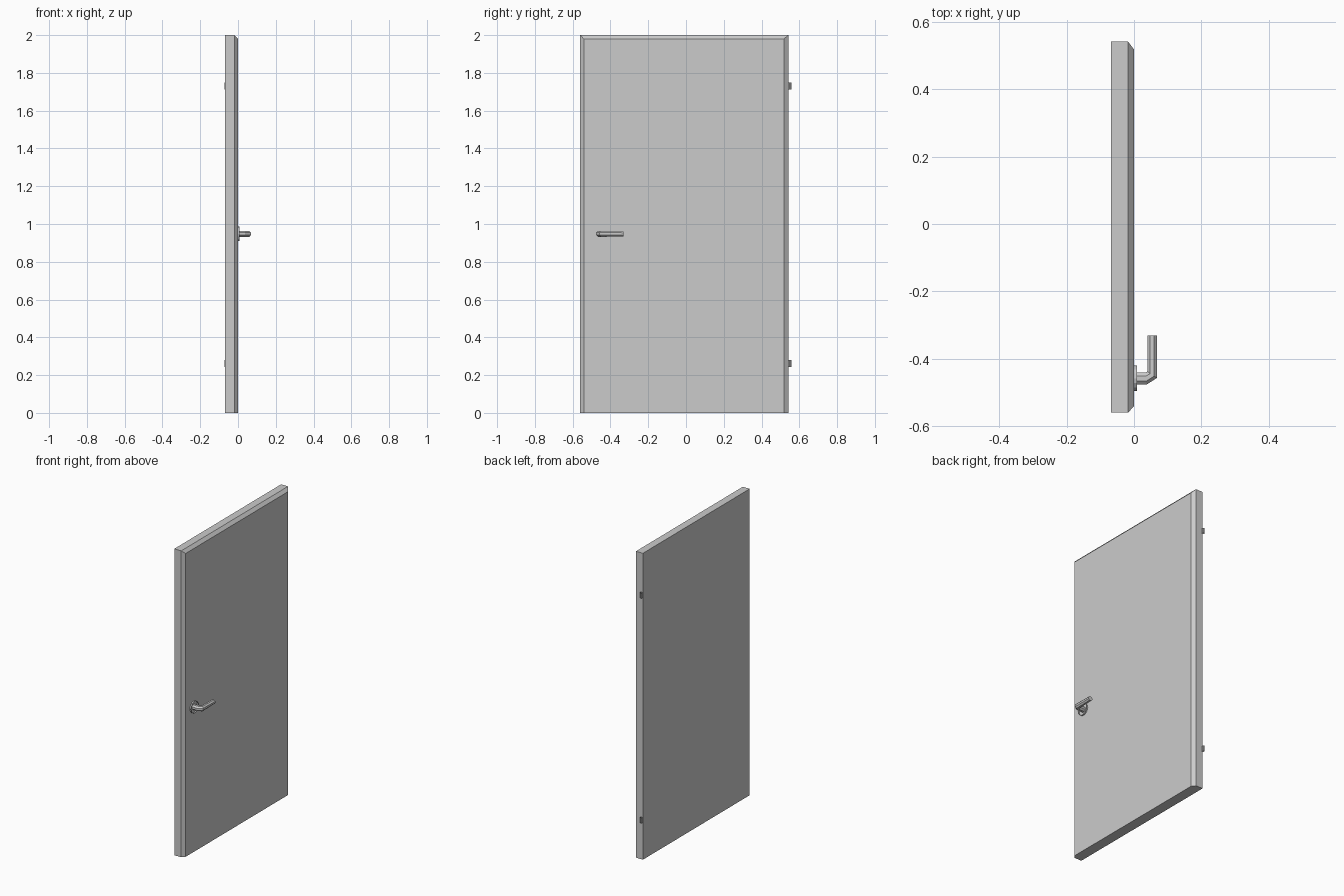
import bpy, math

if "Cube" in bpy.data.objects:
    bpy.data.objects.remove(bpy.data.objects["Cube"])

def make(name, verts, faces):
    me = bpy.data.meshes.new(name)
    me.from_pydata(verts, [], faces)
    me.update()
    ob = bpy.data.objects.new(name, me)
    bpy.context.collection.objects.link(ob)
    return ob

def loft(name, rings, n, caps):
    # skin a list of equal-length vertex rings
    verts = [v for r in rings for v in r]
    faces = []
    for i in range(len(rings) - 1):
        for j in range(n):
            k = (j + 1) % n
            faces.append((i*n + j, i*n + k, (i+1)*n + k, (i+1)*n + j))
    if caps:
        faces.append(tuple(reversed(range(n))))
        faces.append(tuple(range((len(rings)-1)*n, len(rings)*n)))
    return make(name, verts, faces)

def rect(x, y0, y1, z1):
    return [(x, y0, 0), (x, y1, 0), (x, y1, z1), (x, y0, z1)]

# door leaf: slab with front edge chamfered on sides and top
loft("door_leaf", [rect(-0.068, -0.56, 0.542, 2.0),
                   rect(-0.018, -0.56, 0.542, 2.0),
                   rect(0.0, -0.541, 0.518, 1.98)], 4, True)

# handle: octagonal sections, each spanning inner point a to outer point b
HZ = 0.948
def section(a, b, h, n=8):
    out = []
    for j in range(n):
        t = 2 * math.pi * (j + 0.5) / n
        s = 0.5 + 0.5 * math.cos(t) / math.cos(math.pi / n)
        out.append((a[0] + (b[0]-a[0])*s, a[1] + (b[1]-a[1])*s,
                    HZ - h * math.sin(t) / math.cos(math.pi / n)))
    return out

loft("handle", [section((0.0, -0.440), (0.0, -0.476), 0.016),
                section((0.036, -0.440), (0.038, -0.476), 0.016),
                section((0.040, -0.438), (0.068, -0.457), 0.016),
                section((0.040, -0.331), (0.068, -0.331), 0.0135)], 8, True)

# rosette: open ring around the handle stem
N = 16
loft("rosette", [[(x, -0.458 + 0.038*math.cos(2*math.pi*j/N),
                   HZ + 0.038*math.sin(2*math.pi*j/N)) for j in range(N)]
                 for x in (0.0, 0.009)], N, False)

# hinges: open knuckle barrel with a small leaf to the door edge
for label, z in (("lower", 0.262), ("upper", 1.73)):
    n = 10
    loft("hinge_knuckle_" + label,
         [[(-0.064 + 0.0065*math.cos(2*math.pi*j/n),
            0.5535 + 0.0065*math.sin(2*math.pi*j/n), z + dz)
           for j in range(n)] for dz in (-0.018, 0.018)], n, False)
    make("hinge_leaf_" + label,
         [(-0.062, 0.541, z-0.018), (-0.064, 0.548, z-0.018),
          (-0.064, 0.548, z+0.018), (-0.062, 0.541, z+0.018)], [(0, 1, 2, 3)])
